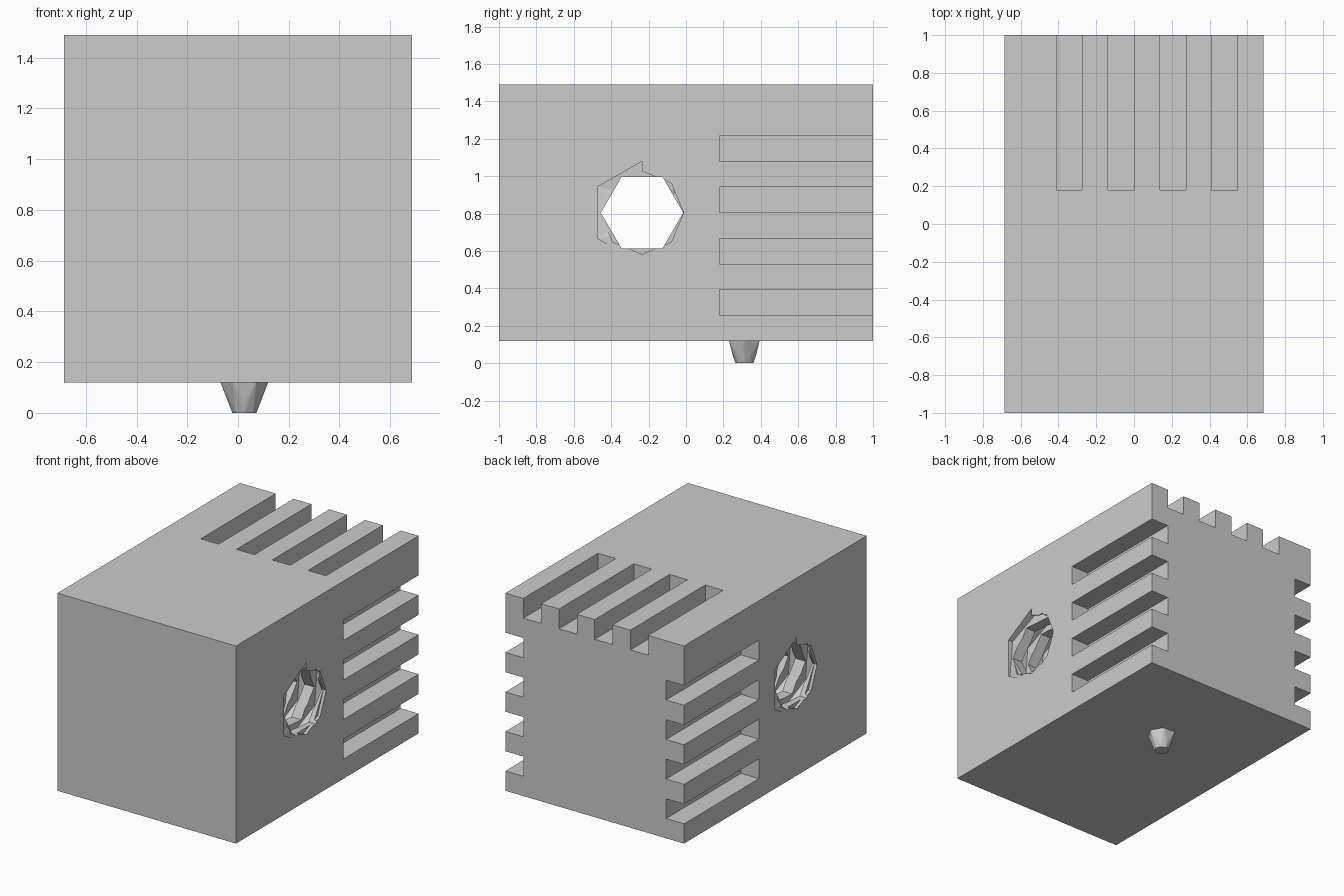
import bpy, bmesh
from math import sin, cos, pi
from mathutils import Matrix, Vector

if "Cube" in bpy.data.objects:
    bpy.data.objects.remove(bpy.data.objects["Cube"])

HX, Z0, Z1 = 0.685, 0.12, 1.49      # block half width, bottom, top
U = 2 * HX / 10                     # slot module
HOLE_Y, HOLE_Z = -0.235, 0.805


def finish(bm, name):
    bmesh.ops.recalc_face_normals(bm, faces=bm.faces)
    me = bpy.data.meshes.new(name)
    bm.to_mesh(me)
    bm.free()
    ob = bpy.data.objects.new(name, me)
    bpy.context.collection.objects.link(ob)
    return ob


def add_box(bm, lo, hi):
    lo, hi = Vector(lo), Vector(hi)
    m = Matrix.Translation((lo + hi) / 2) @ Matrix.Diagonal((*(hi - lo), 1))
    bmesh.ops.create_cube(bm, size=1, matrix=m)


def around(x, r, a):
    """Point around the hole axis; a = 0 is up, turning towards -y."""
    return Vector((x, HOLE_Y - r * sin(a), HOLE_Z + r * cos(a)))


def sweep(bm, rings):
    """Closed tube through a list of vertex rings."""
    vs = [[bm.verts.new(p) for p in ring] for ring in rings]
    n = len(vs[0])
    for a, b in zip(vs, vs[1:]):
        for i in range(n):
            bm.faces.new((a[i], a[(i + 1) % n], b[(i + 1) % n], b[i]))
    bm.faces.new(vs[0])
    bm.faces.new(vs[-1])
    bmesh.ops.triangulate(bm, faces=[f for f in bm.faces if len(f.verts) == 4])


def prism(bm, x0, x1, r, n):
    sweep(bm, [[around(x, r, pi / 2 + i * 2 * pi / n) for i in range(n)] for x in (x0, x1)])


def cut(target, cutter):
    cutter.hide_render = True
    mod = target.modifiers.new("cut", 'BOOLEAN')
    mod.operation, mod.solver, mod.object = 'DIFFERENCE', 'EXACT', cutter
    bpy.context.view_layer.objects.active = target
    bpy.ops.object.modifier_apply(modifier=mod.name)
    bpy.data.objects.remove(cutter)


# main block
bm = bmesh.new()
add_box(bm, (-HX, -1, Z0), (HX, 1, Z1))
block = finish(bm, "block")

# open-ended slots on top and on both sides
bm = bmesh.new()
for i in range(4):
    x = -HX + U * (2 + 2 * i)
    add_box(bm, (x, 0.18, Z1 - U), (x + U, 1.1, Z1 + 0.1))
    z = Z0 + U * (1 + 2 * i)
    for s in (-1, 1):
        a, b = sorted((s * (HX - U), s * (HX + 0.1)))
        add_box(bm, (a, 0.18, z), (b, 1.1, z + U))
cut(block, finish(bm, "slot_cutter"))

# six-sided bore through the block
bm = bmesh.new()
prism(bm, -0.9, 0.9, 0.22, 6)
cut(block, finish(bm, "bore_cutter"))

# eight-sided mouths at both ends
bm = bmesh.new()
prism(bm, -0.9, -HX + 0.02, 0.222, 8)
prism(bm, HX - 0.02, 0.9, 0.222, 8)
cut(block, finish(bm, "mouth_cutter"))

# helical thread groove running out of both faces
pitch = 2 * HX / 10.43
w = 0.43 * pitch
rings = []
for k in range(-5, 66):
    x, a = -HX + w / 2 + k * pitch / 6, k * pi / 3
    rings.append([around(x - w / 2, 0.1, a), around(x - w / 2, 0.275, a),
                  around(x + w / 2, 0.275, a), around(x + w / 2, 0.1, a)])
bm = bmesh.new()
sweep(bm, rings)
cut(block, finish(bm, "thread_cutter"))

# small faceted peg under the block
bm = bmesh.new()
for z, r, n, a0 in ((Z0 + 0.003, 0.095, 6, 0), (0.045, 0.063, 6, pi / 6), (0, 0.0475, 8, 0)):
    for i in range(n):
        a = a0 + i * 2 * pi / n
        bm.verts.new((0.025 + r * cos(a), 0.312 + r * sin(a), z))
bmesh.ops.convex_hull(bm, input=bm.verts)
finish(bm, "peg")
